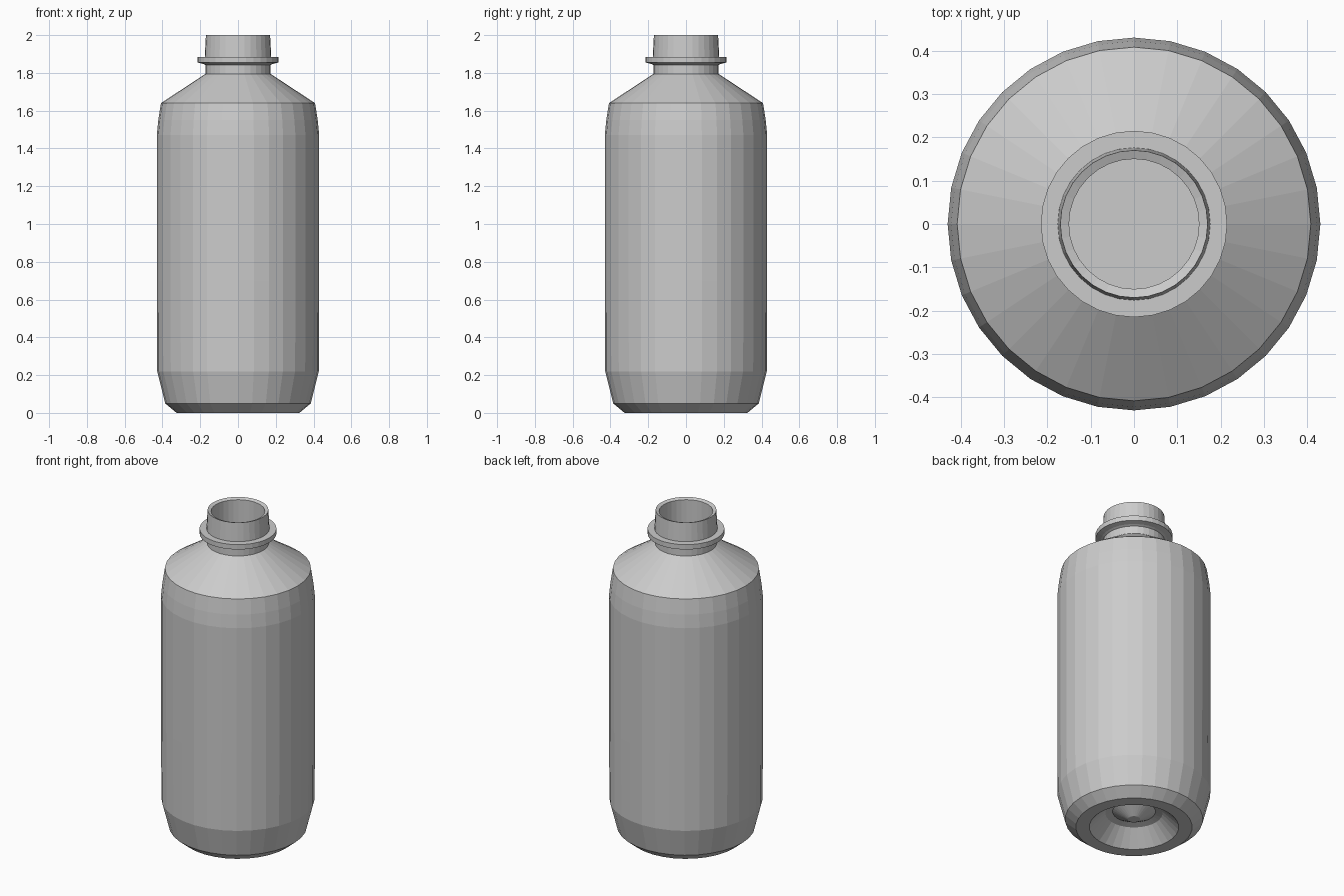
import bpy
import bmesh
from math import cos, sin, pi

if "Cube" in bpy.data.objects:
    bpy.data.objects.remove(bpy.data.objects["Cube"])

SIDES = 32


def lathe(name, profile, sides=SIDES):
    """Revolve an (r, z) profile about z; both ends are closed with a cap."""
    bm = bmesh.new()
    rings = [[bm.verts.new((r * cos(2 * pi * i / sides), r * sin(2 * pi * i / sides), z))
              for i in range(sides)] for r, z in profile]
    for a, b in zip(rings, rings[1:]):
        for i in range(sides):
            j = (i + 1) % sides
            bm.faces.new((a[i], a[j], b[j], b[i]))
    bm.faces.new(rings[0][::-1])
    bm.faces.new(rings[-1])
    mesh = bpy.data.meshes.new(name)
    bm.to_mesh(mesh)
    bm.free()
    obj = bpy.data.objects.new(name, mesh)
    bpy.context.collection.objects.link(obj)
    return obj


# Underside: central nub, dished hollow and standing ring
underside = [(0.035, 0.05), (0.12, 0.10), (0.16, 0.09), (0.25, 0.0), (0.325, 0.0)]

# Body wall and sloping shoulder
body = [(0.385, 0.05), (0.428, 0.22), (0.43, 0.70), (0.43, 1.47),
        (0.422, 1.55), (0.408, 1.64), (0.172, 1.795)]

# Neck with its collar flange
neck = [(0.172, 1.842), (0.185, 1.848), (0.215, 1.855), (0.215, 1.885),
        (0.176, 1.885), (0.170, 2.0)]

# Mouth: bevelled lip and inner bore down to a flat floor
mouth = [(0.150, 1.992), (0.150, 1.80)]

lathe("bottle", underside + body + neck + mouth)
